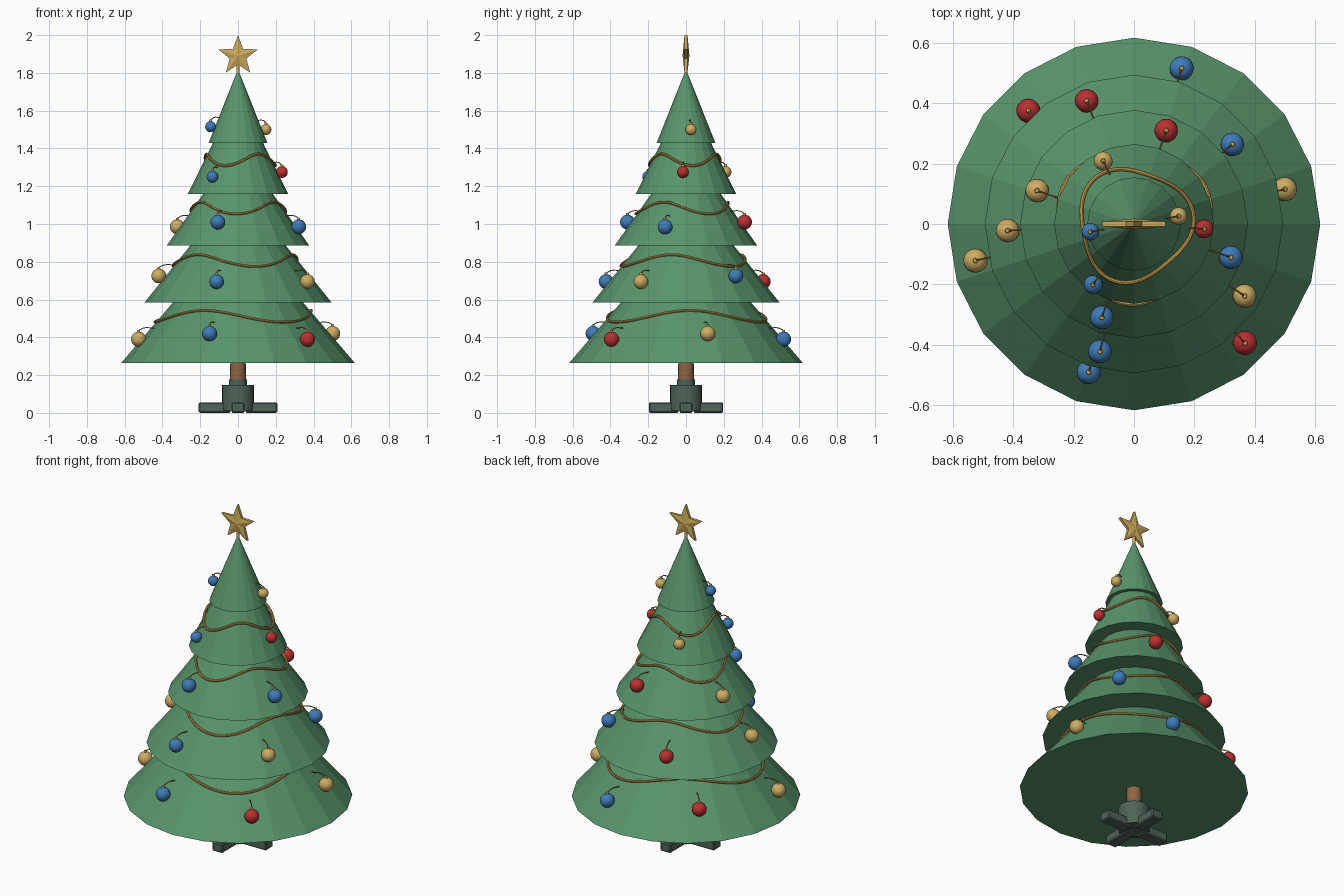
import bpy, bmesh, math
from mathutils import Vector

cube = bpy.data.objects.get("Cube")
if cube:
    bpy.data.objects.remove(cube, do_unlink=True)


def material(name, r, g, b):
    m = bpy.data.materials.new(name)
    m.use_nodes = True
    m.diffuse_color = (r, g, b, 1)
    bsdf = next(n for n in m.node_tree.nodes if n.type == 'BSDF_PRINCIPLED')
    bsdf.inputs["Base Color"].default_value = (r, g, b, 1)
    return m


GREEN = material("needle green", .10, .30, .15)
BARK = material("bark brown", .28, .13, .06)
IRON = material("stand grey green", .08, .125, .10)
GARLAND = material("garland gold", .62, .38, .09)
STAR = material("star gold", .60, .40, .11)
WIRE = material("hook bronze", .30, .17, .05)
BALLS = {"red": material("bauble red", .50, .03, .03),
         "blue": material("bauble blue", .05, .20, .48),
         "gold": material("bauble gold", .62, .42, .13)}


def finish(name, mat, smooth=False):
    ob = bpy.context.object
    ob.name = name
    ob.data.materials.append(mat)
    if smooth:
        bpy.ops.object.shade_smooth_by_angle(angle=math.radians(40))
    return ob


def cone(name, mat, r1, r2, z1, z2, sides, smooth=False, x=0, y=0):
    bpy.ops.mesh.primitive_cone_add(vertices=sides, radius1=r1, radius2=r2, depth=z2 - z1,
                                    location=(x, y, (z1 + z2) / 2))
    return finish(name, mat, smooth)


def tube(name, mat, points, radius, cyclic=False, res=2):
    cu = bpy.data.curves.new(name, 'CURVE')
    cu.dimensions = '3D'
    cu.bevel_depth = radius
    cu.bevel_resolution = res
    cu.use_fill_caps = True
    sp = cu.splines.new('POLY')
    sp.points.add(len(points) - 1)
    for p, co in zip(sp.points, points):
        p.co = (*co, 1)
    sp.use_cyclic_u = cyclic
    ob = bpy.data.objects.new(name, cu)
    bpy.context.collection.objects.link(ob)
    bpy.ops.object.select_all(action='DESELECT')
    ob.select_set(True)
    bpy.context.view_layer.objects.active = ob
    bpy.ops.object.convert(target='MESH')
    ob = bpy.context.object
    ob.data.materials.clear()
    return finish(name, mat, True)


def polar(r, deg, z):
    a = math.radians(deg)
    return Vector((r * math.cos(a), r * math.sin(a), z))


# Foliage tiers: base radius, base height, apex height
TIERS = [(.618, .265, .987), (.495, .585, 1.20), (.378, .885, 1.42),
         (.265, 1.16, 1.70), (.155, 1.43, 1.82)]
for i, (r, z, top) in enumerate(TIERS):
    cone(f"foliage_tier_{i + 1}", GREEN, r, 0, z, top, 20)


def tier_radius(i, z):
    r, base, top = TIERS[i]
    return r * (top - z) / (top - base)


# Garlands: three-wave loops lying on the lower four tiers
for i, (mid, dip) in enumerate([(.512, 303), (.807, 285), (1.085, 268), (1.34, 250)]):
    loop = []
    for k in range(96):
        a = k * 360 / 96
        z = mid - .031 * math.cos(math.radians(3 * (a - dip)))
        loop.append(polar(tier_radius(i, z) + .008, a, z))
    tube(f"garland_{i + 1}", GARLAND, loop, .007, True)

# Baubles per tier: size, centre heights (alternating), centre radii, first angle, colours
BAUBLES = [
    (.040, (.42, .39), (.514, .54), 13, "gold blue red gold blue red"),
    (.039, (.695, .725), (.438, .42), 327, "gold blue red gold blue"),
    (.039, (1.01, .985), (.328, .34), 71, "red gold blue blue"),
    (.031, (1.275, 1.25), (.233, .242), 116, "gold blue red"),
    (.029, (1.50, 1.515), (.15, .147), 10, "gold blue"),
]
for i, (size, heights, radii, start, colours) in enumerate(BAUBLES):
    names = colours.split()
    for k, colour in enumerate(names):
        a = start + k * 360 / len(names)
        z, r = heights[k % 2], radii[k % 2]
        tag = f"{i + 1}_{k + 1}"
        c = polar(r, a, z)
        bpy.ops.mesh.primitive_uv_sphere_add(segments=20, ring_count=12, radius=size, location=c)
        finish(f"bauble_{tag}", BALLS[colour], True)
        cone(f"bauble_cap_{tag}", STAR, .009, .007, z + size - .003, z + size + .009,
             10, True, c.x, c.y)
        # Hook wire arching from the cap into the foliage
        tip = z + size + .006
        end = tip + .012
        inner = tier_radius(i, end) - .008
        hook = [polar(r, a, tip), polar(r * .75 + inner * .25, a, tip + .012),
                polar((r + inner) / 2, a, tip + .016), polar(inner, a, end)]
        tube(f"bauble_hook_{tag}", WIRE, hook, .0028, res=1)

# Trunk
cone("trunk", BARK, .045, .040, .10, .30, 16, True)

# Stand: socket with collar and four feet
cone("stand_socket", IRON, .085, .085, .012, .148, 20, True)
cone("stand_collar", IRON, .048, .048, .14, .178, 20, True)
for k in range(4):
    a = k * math.pi / 2
    reach = .208 if k % 2 == 0 else .197
    bpy.ops.mesh.primitive_cube_add(size=1, location=polar((reach + .04) / 2, k * 90, .028),
                                    rotation=(0, 0, a))
    foot = bpy.context.object
    foot.scale = (reach - .04, .068, .055)
    bpy.ops.object.transform_apply(location=False, rotation=False, scale=True)
    bevel = foot.modifiers.new("edge", 'BEVEL')
    bevel.width = .006
    bevel.segments = 1
    finish(f"stand_foot_{k + 1}", IRON)

# Star topper: five points with a raised centre on each face
cone("star_stem", STAR, .008, .008, 1.78, 1.87, 10, True)
bm = bmesh.new()
rims, hubs = [], []
for side in (-1, 1):
    rim = []
    for k in range(10):
        p = polar(.11 if k % 2 == 0 else .046, 90 + k * 36, 0)
        rim.append(bm.verts.new((p.x, side * .008, p.y)))
    hub = bm.verts.new((0, side * .018, 0))
    for k in range(10):
        bm.faces.new((hub, rim[k], rim[(k + 1) % 10]))
    rims.append(rim)
for k in range(10):
    n = (k + 1) % 10
    bm.faces.new((rims[0][k], rims[0][n], rims[1][n], rims[1][k]))
bmesh.ops.recalc_face_normals(bm, faces=bm.faces)
me = bpy.data.meshes.new("star")
bm.to_mesh(me)
bm.free()
star = bpy.data.objects.new("star", me)
star.location = (0, 0, 1.89)
star.data.materials.append(STAR)
bpy.context.collection.objects.link(star)
